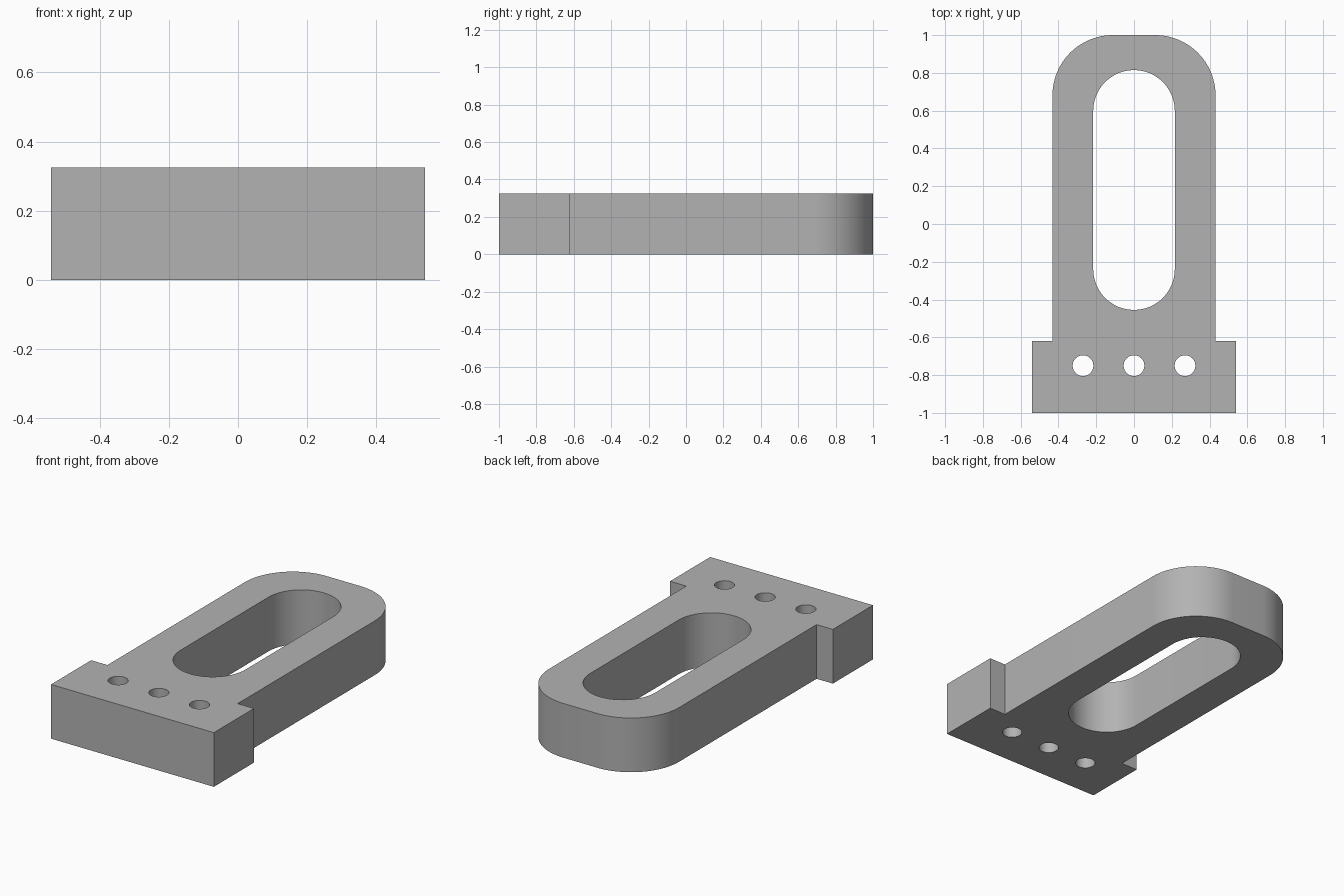
import bpy
import bmesh
from math import sin, cos, pi

cube = bpy.data.objects.get("Cube")
if cube:
    bpy.data.objects.remove(cube)

HEIGHT = 0.325
HALF = 0.432       # half width of the arm
FOOT = 0.54        # half width of the foot
STEP_Y = -0.62     # where the foot meets the arm


def arc(cx, cy, r, start, end, steps=24):
    angles = [start + (end - start) * i / steps for i in range(steps + 1)]
    return [(cx + r * cos(a), cy + r * sin(a)) for a in angles]


# Outline: right half of the arm and foot, then its mirror
corner = 0.32
half = [(FOOT, -1), (FOOT, STEP_Y), (HALF, STEP_Y)]
half += arc(HALF - corner, 1 - corner, corner, 0, pi / 2)
outline = half + [(-x, y) for x, y in reversed(half)]

# Long slot with round ends
slot_r = 0.216
slot = arc(0, 0.815 - slot_r, slot_r, 0, pi) + arc(0, -0.455 + slot_r, slot_r, pi, 2 * pi)

# Three bolt holes in the foot
holes = [arc(x, -0.75, 0.055, 0, 2 * pi, 32)[:-1] for x in (-0.27, 0, 0.27)]

# Filled profile, extruded to the plate thickness
curve = bpy.data.curves.new("plate_profile", "CURVE")
curve.dimensions = "2D"
curve.fill_mode = "BOTH"
curve.extrude = HEIGHT / 2
for loop in [outline, slot] + holes:
    spline = curve.splines.new("POLY")
    spline.points.add(len(loop) - 1)
    for point, (x, y) in zip(spline.points, loop):
        point.co = (x, y, HEIGHT / 2, 1)
    spline.use_cyclic_u = True

helper = bpy.data.objects.new("plate_profile", curve)
bpy.context.collection.objects.link(helper)
mesh = bpy.data.meshes.new_from_object(helper.evaluated_get(bpy.context.evaluated_depsgraph_get()))
bpy.data.objects.remove(helper)

# Weld the caps to the walls and stand the plate on the ground
bm = bmesh.new()
bm.from_mesh(mesh)
bmesh.ops.remove_doubles(bm, verts=bm.verts, dist=0.0005)
bottom = min(v.co.z for v in bm.verts)
bmesh.ops.translate(bm, verts=bm.verts, vec=(0, 0, -bottom))
bmesh.ops.recalc_face_normals(bm, faces=bm.faces)
bm.to_mesh(mesh)
bm.free()

plate = bpy.data.objects.new("slotted_plate", mesh)
bpy.context.collection.objects.link(plate)

# Plain grey
grey = bpy.data.materials.new("plain_grey")
grey.use_nodes = True
colour = (0.45, 0.45, 0.45, 1)
grey.diffuse_color = colour
grey.node_tree.nodes["Principled BSDF"].inputs["Base Color"].default_value = colour
mesh.materials.clear()
mesh.materials.append(grey)

# Smooth round walls, sharp rims
bpy.ops.object.select_all(action="DESELECT")
plate.select_set(True)
bpy.context.view_layer.objects.active = plate
bpy.ops.object.shade_smooth_by_angle(angle=pi / 6)
